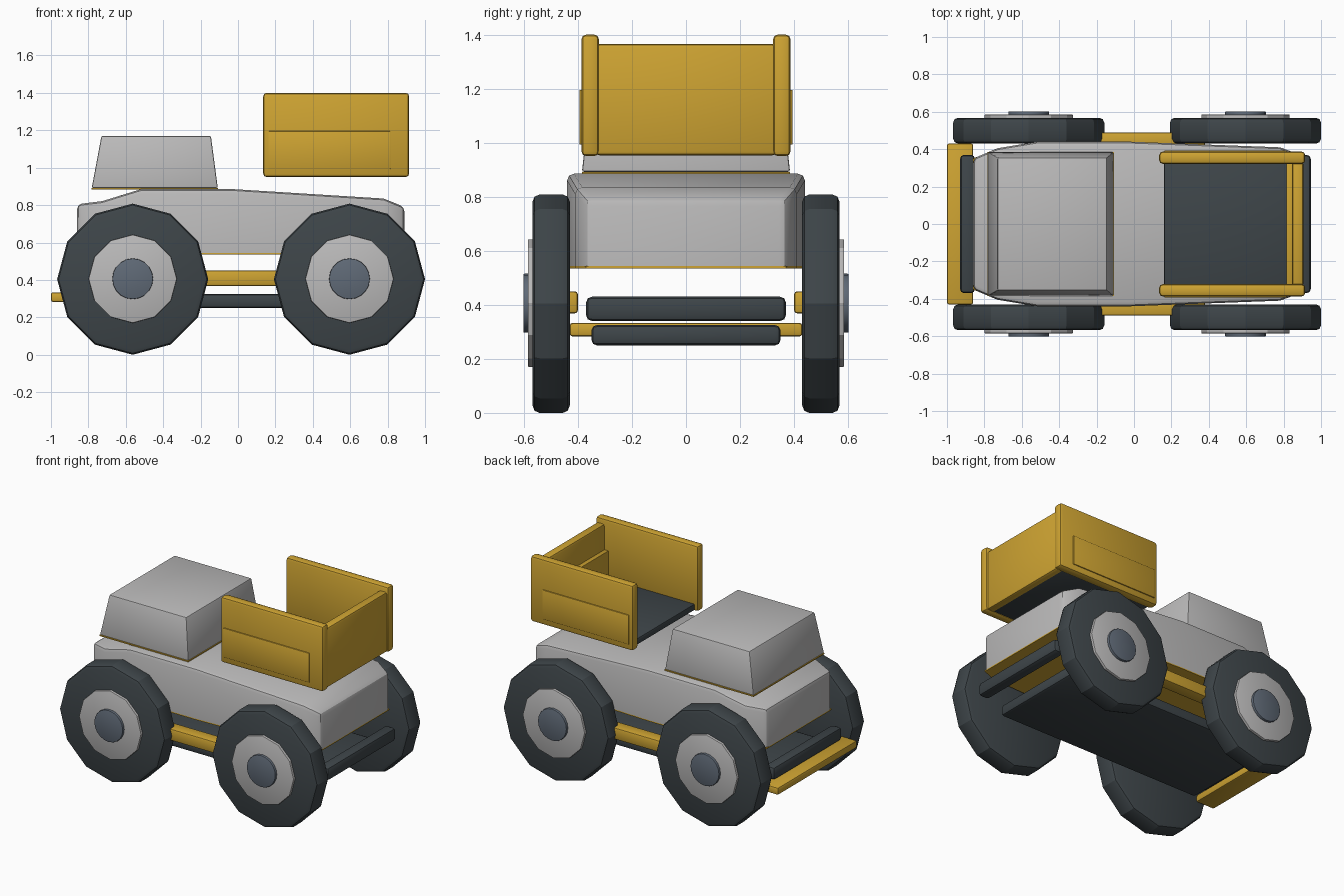
import bpy, bmesh, math
from mathutils import Matrix

if "Cube" in bpy.data.objects:
    bpy.data.objects.remove(bpy.data.objects["Cube"])


def material(name, rgb):
    m = bpy.data.materials.new(name)
    m.diffuse_color = (*rgb, 1)
    m.use_nodes = True
    m.node_tree.nodes["Principled BSDF"].inputs["Base Color"].default_value = m.diffuse_color
    return m


GREY = material("light grey paint", (0.50, 0.495, 0.495))
GOLD = material("gold trim", (0.62, 0.37, 0.032))
DARK = material("dark rubber", (0.048, 0.060, 0.067))
SLATE = material("slate hub cap", (0.117, 0.145, 0.185))


def finish(name, bm, mat, bevel=0, segs=2, pick=lambda e: True):
    """Bevel the chosen sharp edges and turn the bmesh into an object."""
    bmesh.ops.recalc_face_normals(bm, faces=bm.faces)
    if bevel:
        edges = [e for e in bm.edges
                 if e.calc_face_angle(0) > math.radians(40) and pick(e)]
        bmesh.ops.bevel(bm, geom=edges, offset=bevel, segments=segs,
                        profile=0.5, affect='EDGES', clamp_overlap=True)
    me = bpy.data.meshes.new(name)
    bm.to_mesh(me)
    bm.free()
    me.materials.append(mat)
    me.shade_smooth()
    me.set_sharp_from_angle(angle=math.radians(25))
    ob = bpy.data.objects.new(name, me)
    bpy.context.collection.objects.link(ob)
    return ob


def box(name, x, y, z, mat, bevel=0.012):
    """Box given by (min, max) ranges."""
    bm = bmesh.new()
    bmesh.ops.create_cube(bm, size=1)
    for v in bm.verts:
        v.co = [(a + b) / 2 + c * (b - a) for (a, b), c in zip((x, y, z), v.co)]
    return finish(name, bm, mat, bevel)


def disc(name, x, z, r, y0, y1, sides, mat, bevel):
    """Cylinder with its axis along y."""
    bm = bmesh.new()
    bmesh.ops.create_cone(bm, cap_ends=True, segments=sides, radius1=r,
                          radius2=r, depth=abs(y1 - y0))
    bm.transform(Matrix.Translation((x, (y0 + y1) / 2, z))
                 @ Matrix.Rotation(math.pi / 2, 4, 'X'))
    return finish(name, bm, mat, bevel, 2,
                  lambda e: e.calc_face_angle(0) > math.radians(60))


def loft(name, stations, z0, mat, bevel, pick=lambda e: True):
    """Closed hull through stations of (x, half width, top z)."""
    bm = bmesh.new()
    rings = [[bm.verts.new(p) for p in
              ((x, -w, z0), (x, w, z0), (x, w, t), (x, -w, t))]
             for x, w, t in stations]
    for a, b in zip(rings, rings[1:]):
        for i in range(4):
            j = (i + 1) % 4
            bm.faces.new((a[i], a[j], b[j], b[i]))
    bm.faces.new(rings[0])
    bm.faces.new(rings[-1][::-1])
    return finish(name, bm, mat, bevel, 2, pick)


# Body hull with a thin gold plate under it
hull = [(-0.86, 0.35, 0.805), (-0.73, 0.405, 0.82), (-0.52, 0.44, 0.885),
        (-0.02, 0.44, 0.885), (0.78, 0.41, 0.835), (0.89, 0.37, 0.79)]
loft("body", hull, 0.543, GREY, 0.025,
     lambda e: max(v.co.z for v in e.verts) > 0.6)
loft("body_underplate", [(x, w, 0.543) for x, w, t in hull], 0.535, GOLD, 0)

# Cab, tapered to its roof
bm = bmesh.new()
bmesh.ops.create_cube(bm, size=2)
for v in bm.verts:
    up = v.co.z > 0
    lo, hi = (-0.73, -0.145) if up else (-0.782, -0.108)
    v.co = (hi if v.co.x > 0 else lo,
            math.copysign(0.355 if up else 0.385, v.co.y),
            1.17 if up else 0.892)
finish("cab", bm, GREY, 0.008)
box("cab_base_trim", (-0.782, -0.108), (-0.385, 0.385), (0.884, 0.892), GOLD, 0)

# Cargo bed: floor, tailgate and inner rail
box("bed_floor", (0.16, 0.87), (-0.33, 0.33), (0.955, 1.0), DARK, 0.01)
box("tailgate", (0.845, 0.905), (-0.335, 0.335), (0.953, 1.365), GOLD, 0.015)
box("tailgate_inner_panel", (0.815, 0.85), (-0.33, 0.33), (0.99, 1.19), GOLD, 0.005)

# Underside: floor pan, front bumper, end bars
box("floor_pan", (-0.78, 0.78), (-0.35, 0.35), (0.25, 0.325), DARK, 0.02)
box("front_bumper", (-1.0, -0.86), (-0.43, 0.43), (0.283, 0.333), GOLD, 0.01)
box("front_bar", (-0.93, -0.85), (-0.37, 0.37), (0.34, 0.43), DARK, 0.022)
box("rear_bar", (0.865, 0.945), (-0.37, 0.37), (0.34, 0.43), DARK, 0.022)

# Mirrored parts: bed sides, steps and wheels
for s, side in ((-1, "near"), (1, "far")):
    def span(a, b):
        return tuple(sorted((s * a, s * b)))
    box(f"bed_side_{side}", (0.135, 0.915), span(0.322, 0.387), (0.95, 1.40), GOLD, 0.018)
    box(f"bed_side_panel_{side}", (0.162, 0.815), span(0.38, 0.394), (0.993, 1.195), GOLD, 0.003)
    box(f"side_step_{side}", (-0.35, 0.38), span(0.40, 0.49), (0.368, 0.45), GOLD, 0.012)
    for x, end in ((-0.563, "front"), (0.596, "rear")):
        disc(f"tyre_{end}_{side}", x, 0.404, 0.404, s * 0.43, s * 0.568, 12, DARK, 0.026)
        disc(f"rim_{end}_{side}", x, 0.406, 0.236, s * 0.56, s * 0.585, 12, GREY, 0.004)
        disc(f"hub_cap_{end}_{side}", x, 0.406, 0.109, s * 0.57, s * 0.602, 20, SLATE, 0.004)
